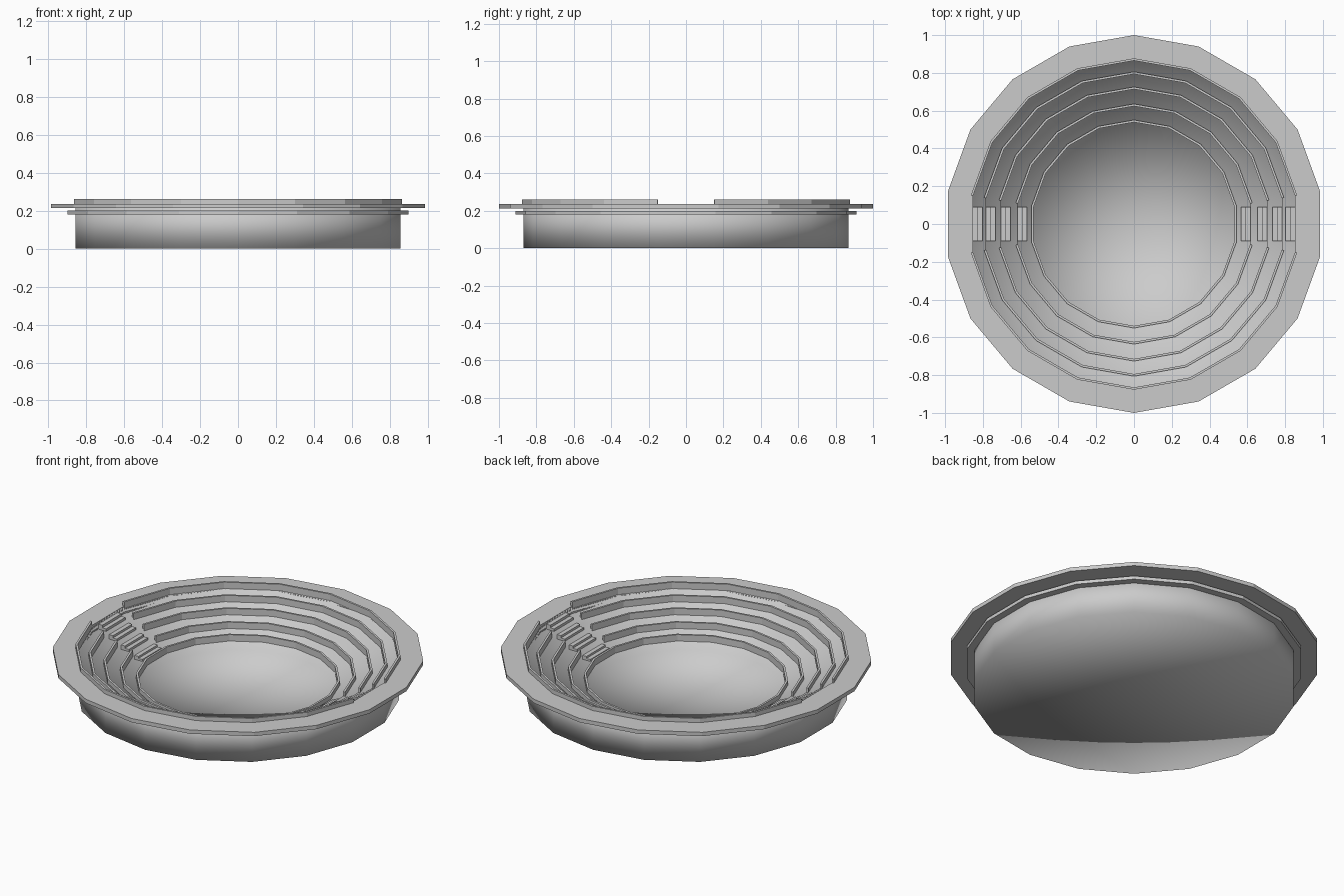
import bpy, bmesh
from math import cos, sin, radians

if "Cube" in bpy.data.objects:
    bpy.data.objects.remove(bpy.data.objects["Cube"])

SIDES = 18
STEP = 360 / SIDES


def revolve(name, profile, closed=False, gaps=(), smooth=False):
    """Sweep an (r, z) profile round 18 flat sides; gaps lists segments to leave out."""
    bm = bmesh.new()
    cols = []
    for i in range(SIDES):
        a = radians(STEP * i - STEP / 2)
        cols.append([bm.verts.new((r * cos(a), r * sin(a), z)) for r, z in profile])
    n = len(profile)
    for i in range(SIDES):
        if i in gaps:
            continue
        a, b = cols[i], cols[(i + 1) % SIDES]
        for j in range(n if closed else n - 1):
            k = (j + 1) % n
            bm.faces.new((a[j], b[j], b[k], a[k]))
        # cap the ends beside a gap
        if (i - 1) % SIDES in gaps:
            bm.faces.new(a)
        if (i + 1) % SIDES in gaps:
            bm.faces.new(b)
    bmesh.ops.remove_doubles(bm, verts=bm.verts, dist=1e-5)
    bmesh.ops.dissolve_degenerate(bm, edges=bm.edges, dist=1e-6)
    bmesh.ops.recalc_face_normals(bm, faces=bm.faces)
    for f in bm.faces:
        f.smooth = smooth
    me = bpy.data.meshes.new(name)
    bm.to_mesh(me)
    bm.free()
    ob = bpy.data.objects.new(name, me)
    bpy.context.collection.objects.link(ob)
    return ob


def band(name, r0, r1, z0, z1, gaps=()):
    return revolve(name, [(r0, z0), (r1, z0), (r1, z1), (r0, z1)], True, gaps)


def box(name, x0, x1, half_y, z0, z1):
    bpy.ops.mesh.primitive_cube_add(size=1, location=((x0 + x1) / 2, 0, (z0 + z1) / 2))
    ob = bpy.context.object
    ob.name = name
    ob.scale = (abs(x1 - x0), 2 * half_y, z1 - z0)


# tiers: inner edge radius and tread height, from the rim down
tiers = [(0.866, 0.235), (0.795, 0.19), (0.715, 0.15), (0.625, 0.11), (0.54, 0.075)]
FLOOR = 0.01

# bowl: outer wall, stepped seating and arena floor in one soft-shaded body
profile = [(0, 0), (0.87, 0), (0.87, tiers[0][1])]
for i, (r, z) in enumerate(tiers):
    below = tiers[i + 1][1] if i + 1 < len(tiers) else FLOOR
    profile += [(r, z), (r, below)]
profile.append((0, FLOOR))
revolve("bowl", profile, smooth=True)

# outer rims
band("upper_rim", 0.866, 1.0, 0.213, 0.236)
band("lower_rim", 0.866, 0.912, 0.18, 0.2)

# parapets on each tier edge, open at both side stairways except the lowest
for i, (r, z) in enumerate(tiers):
    gaps = () if i == len(tiers) - 1 else (0, SIDES // 2)
    band(f"parapet_{i + 1}", r - 0.001, r + 0.011, z - 0.012, z + 0.026, gaps)

# stairs: two half steps down each tier, on both sides
for side, s in (("right", 1), ("left", -1)):
    for i in range(len(tiers) - 1):
        (r, z), (_, low) = tiers[i], tiers[i + 1]
        x = r * cos(radians(STEP / 2))
        for k in (1, 2):
            top = z - (z - low) * k / 3
            box(f"stair_{side}_{i + 1}_{k}", s * (x - 0.025 * (k - 1)),
                s * (x - 0.025 * k), 0.09, low - 0.005, top)
